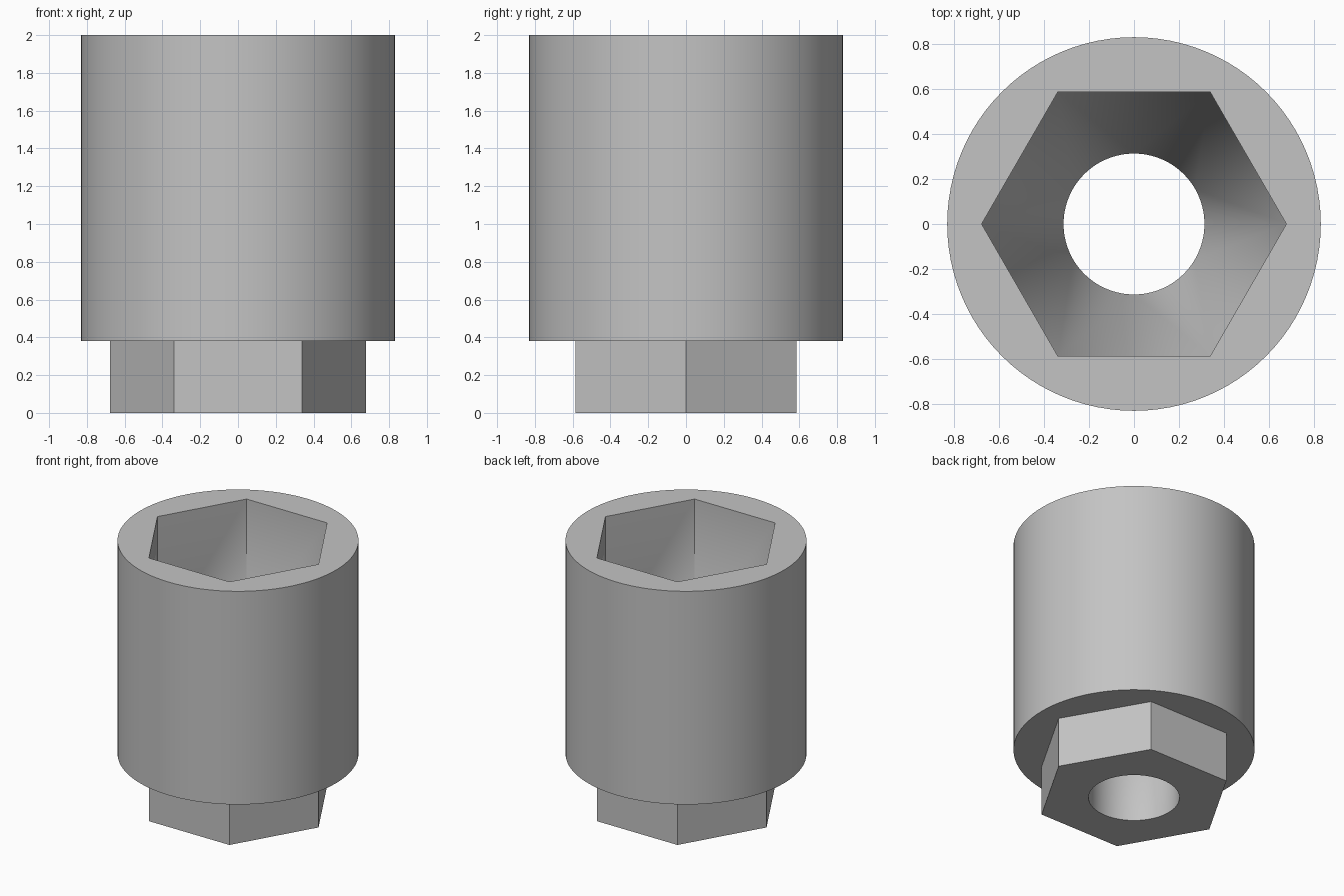
import bpy, bmesh
from math import cos, sin, pi, radians

cube = bpy.data.objects.get("Cube")
if cube:
    bpy.data.objects.remove(cube, do_unlink=True)

SIDES = 96
HEX_R, BODY_R, BORE_R = 0.677, 0.83, 0.313
SHOULDER, FUNNEL_TOP, TOP = 0.38, 1.02, 2.0

bm = bmesh.new()


def ring(count, radius, z):
    return [bm.verts.new((radius * cos(2 * pi * i / count),
                          radius * sin(2 * pi * i / count), z))
            for i in range(count)]


def fan(hexagon, circle):
    """Join a hexagon to a circle: a fan per corner, a triangle per flat."""
    per_flat = len(circle) // 6
    for c in range(6):
        start = c * per_flat - per_flat // 2
        for k in range(start, start + per_flat):
            bm.faces.new((hexagon[c], circle[k % len(circle)],
                          circle[(k + 1) % len(circle)]))
        bm.faces.new((hexagon[c], hexagon[(c + 1) % 6],
                      circle[(start + per_flat) % len(circle)]))


def bridge(a, b):
    if len(a) == len(b):
        for i in range(len(a)):
            j = (i + 1) % len(a)
            bm.faces.new((a[i], a[j], b[j], b[i]))
    elif len(a) == 6:
        fan(a, b)
    else:
        fan(b, a)


# Closed profile: outside from the bottom up, then back down the inside
rings = [
    ring(SIDES, BORE_R, 0),          # bore mouth
    ring(6, HEX_R, 0),               # hex drive
    ring(6, HEX_R, SHOULDER),
    ring(SIDES, BODY_R, SHOULDER),   # round body
    ring(SIDES, BODY_R, TOP),
    ring(6, HEX_R, TOP),             # hex pocket
    ring(6, HEX_R, FUNNEL_TOP),      # funnel down to the bore
    ring(SIDES, BORE_R, SHOULDER),
]
for i, r in enumerate(rings):
    bridge(r, rings[(i + 1) % len(rings)])
bmesh.ops.recalc_face_normals(bm, faces=bm.faces)

mesh = bpy.data.meshes.new("hex_socket_adapter")
bm.to_mesh(mesh)
bm.free()
adapter = bpy.data.objects.new("hex_socket_adapter", mesh)
bpy.context.collection.objects.link(adapter)

# Plain grey material
grey = bpy.data.materials.new("light grey")
grey.use_nodes = True
colour = (0.55, 0.55, 0.55, 1)
grey.diffuse_color = colour
grey.node_tree.nodes["Principled BSDF"].inputs["Base Color"].default_value = colour
mesh.materials.append(grey)

# Smooth round walls, keep the hex edges crisp
bpy.ops.object.select_all(action="DESELECT")
adapter.select_set(True)
bpy.context.view_layer.objects.active = adapter
bpy.ops.object.shade_smooth_by_angle(angle=radians(30))
